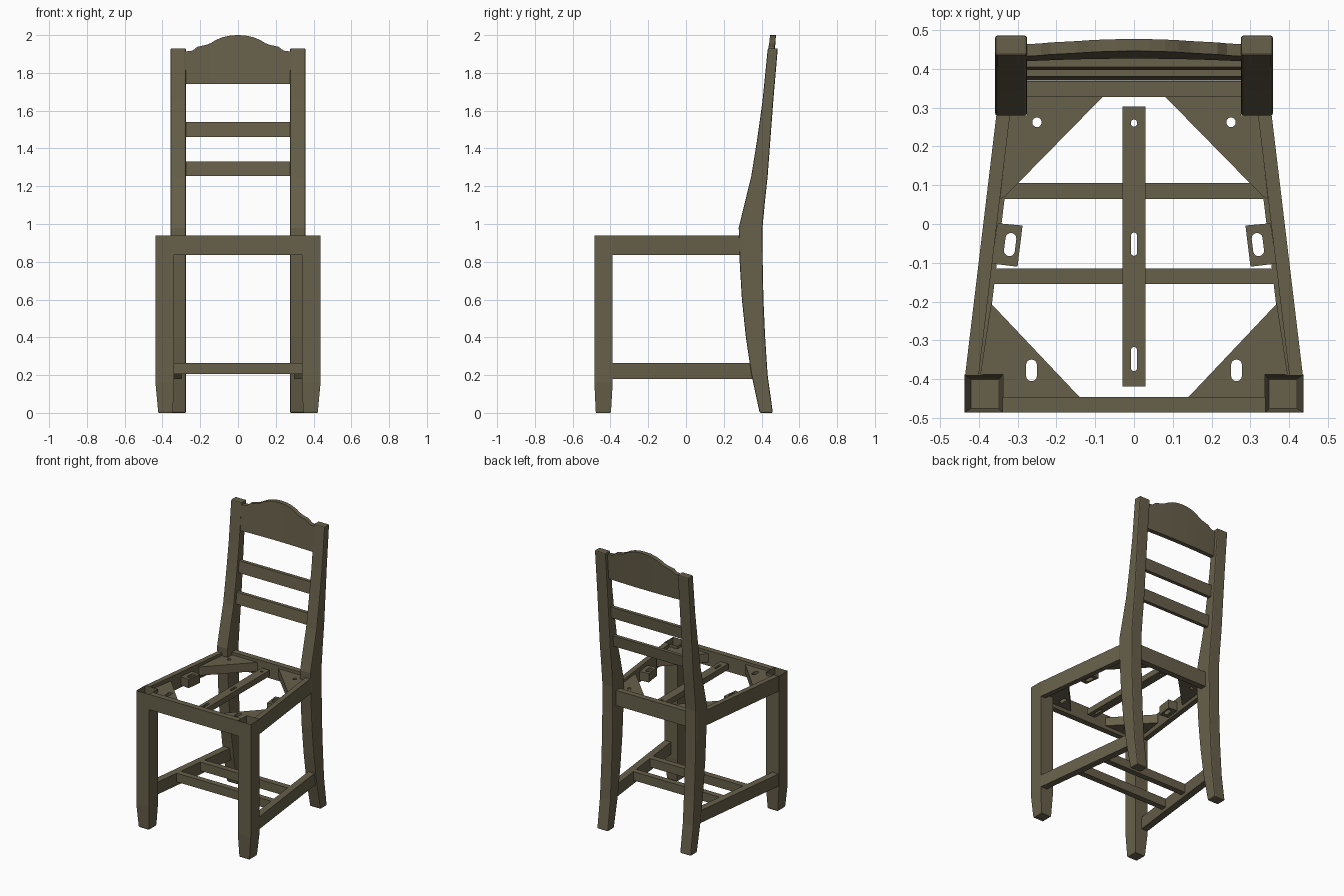
import bpy, bmesh, math
from mathutils import Matrix, Vector

cube = bpy.data.objects.get("Cube")
if cube:
    bpy.data.objects.remove(cube, do_unlink=True)

wood = bpy.data.materials.new("dark_olive_wood")
wood.use_nodes = True
WOOD = (0.135, 0.115, 0.068, 1)
wood.diffuse_color = WOOD
wood.node_tree.nodes["Principled BSDF"].inputs["Base Color"].default_value = WOOD


def finish(name, bm):
    bmesh.ops.recalc_face_normals(bm, faces=bm.faces)
    mesh = bpy.data.meshes.new(name)
    bm.to_mesh(mesh)
    bm.free()
    mesh.materials.append(wood)
    obj = bpy.data.objects.new(name, mesh)
    bpy.context.collection.objects.link(obj)
    return obj


def extrude(bm, points, offset):
    """Close a flat outline and push it along an offset."""
    face = bm.faces.new([bm.verts.new(p) for p in points])
    out = bmesh.ops.extrude_face_region(bm, geom=[face])
    moved = [v for v in out["geom"] if isinstance(v, bmesh.types.BMVert)]
    bmesh.ops.translate(bm, vec=Vector(offset), verts=moved)


def slab(name, outline, z0, z1):
    """Plan outline raised between two heights."""
    bm = bmesh.new()
    extrude(bm, [(x, y, z0) for x, y in outline], (0, 0, z1 - z0))
    return finish(name, bm)


def bar(name, x0, x1, y0, y1, z0, z1):
    return slab(name, [(x0, y0), (x1, y0), (x1, y1), (x0, y1)], z0, z1)


def cut_slots(obj, slots):
    """Cut rounded screw slots (x, y, width, length, angle) through a part."""
    bm = bmesh.new()
    for x, y, width, length, angle in slots:
        r, half = width / 2, (length - width) / 2
        turn = Matrix.Rotation(angle, 3, 'Z')
        ring = []
        for end, start in ((half, 0), (-half, math.pi)):
            for i in range(9):
                a = start + math.pi * i / 8
                p = turn @ Vector((r * math.cos(a), end + r * math.sin(a), 0))
                ring.append((x + p.x, y + p.y, 0.8))
        extrude(bm, ring, (0, 0, 0.2))
    cutter = finish("slot_cutter", bm)
    cutter.hide_render = True
    mod = obj.modifiers.new("slots", 'BOOLEAN')
    mod.operation, mod.object, mod.solver = 'DIFFERENCE', cutter, 'EXACT'
    bpy.context.view_layer.objects.active = obj
    bpy.ops.object.modifier_apply(modifier=mod.name)
    bpy.data.objects.remove(cutter, do_unlink=True)


def front_leg(name, s):
    # Hollow square tube, open at the top, tapering at the foot
    bm = bmesh.new()
    rings = []
    for z, xa, xb, ya, yb in ((0, .348, .42, -.475, -.4),
                              (.008, .345, .423, -.478, -.397),
                              (.16, .338, .437, -.485, -.388),
                              (.94, .338, .437, -.485, -.388)):
        rings.append([bm.verts.new((s * x, y, z)) for x, y in
                      ((xa, ya), (xb, ya), (xb, yb), (xa, yb))])
    bm.faces.new(rings[0])
    for low, high in zip(rings, rings[1:]):
        for i in range(4):
            j = (i + 1) % 4
            bm.faces.new((low[i], low[j], high[j], high[i]))
    finish(name, bm)


# Back leg silhouette: height, front edge, back edge
BACK_LEG = [(0, .39, .46), (.2, .347, .432), (.4, .317, .419), (.6, .296, .41),
            (.8, .284, .406), (.98, .279, .405), (1.12, .313, .418),
            (1.25, .345, .432), (1.45, .377, .447), (1.65, .405, .462),
            (1.93, .433, .486)]


def back_leg(name, s):
    bm = bmesh.new()
    side = [(s * .275, f, z) for z, f, b in BACK_LEG]
    side += [(s * .275, b, z) for z, f, b in reversed(BACK_LEG)]
    extrude(bm, side, (s * .083, 0, 0))
    obj = finish(name, bm)
    bev = obj.modifiers.new("soft_edges", 'BEVEL')
    bev.width, bev.segments, bev.limit_method = .007, 2, 'ANGLE'
    bev.angle_limit = math.radians(50)


def side_x(y):
    """Outer line of the tapering seat side."""
    return .435 - .12 * (y + .39)


def side_rail(name, s, width, y1, z0, z1):
    slab(name, [(s * side_x(-.39), -.39), (s * side_x(y1), y1),
                (s * (side_x(y1) - width), y1),
                (s * (side_x(-.39) - width), -.39)], z0, z1)


# Plan outlines of the left-hand seat fittings
FRONT_BRACE = [(.14, -.446), (.338, -.446), (.338, -.388), (.396, -.388), (.368, -.205)]
BACK_BRACE = [(.08, .328), (.276, .328), (.276, .28), (.32, .28), (.345, .065), (.333, .07)]
SEAT_BLOCK = [(.366, -.102), (.3, -.11), (.287, -.004), (.352, .002)]


def fitting(name, s, outline, z0, z1, slot):
    """Slotted plate under the seat, mirrored by the side sign."""
    x, y, width, length, angle = slot
    plate = slab(name, [(s * px, py) for px, py in outline], z0, z1)
    cut_slots(plate, [(s * x, y, width, length, s * angle)])


# Mirrored parts
for label, s in (("left", 1), ("right", -1)):
    front_leg(f"{label}_front_leg", s)
    back_leg(f"{label}_back_leg", s)
    side_rail(f"{label}_seat_rail", s, .035, .3, .835, .94)
    side_rail(f"{label}_stretcher", s, .047, .36, .18, .265)
    fitting(f"{label}_front_brace", s, FRONT_BRACE, .86, .92, (.264, -.377, .028, .056, 0))
    fitting(f"{label}_back_brace", s, BACK_BRACE, .86, .92, (.25, .262, .024, .025, 0))
    fitting(f"{label}_seat_block", s, SEAT_BLOCK, .85, .91, (.319, -.053, .028, .06, .12))

# Seat frame
bar("front_seat_rail", -.339, .339, -.485, -.445, .835, .94)
bar("back_seat_rail", -.28, .28, .327, .368, .835, .94)
center = bar("center_seat_bar", -.03, .03, -.418, .302, .865, .905)
cut_slots(center, [(0, .26, .016, .018, 0), (0, -.052, .016, .06, 0),
                   (0, -.348, .016, .062, 0)])

# Lower cross stretchers
bar("rear_cross_stretcher", -.338, .338, .065, .105, .205, .265)
bar("front_cross_stretcher", -.362, .362, -.155, -.115, .205, .265)


def slat(name, y, z0, z1, lean):
    bm = bmesh.new()
    extrude(bm, [(-.28, y, z0), (-.28, y + .025, z0),
                 (-.28, y + .025 + lean, z1), (-.28, y + lean, z1)], (.56, 0, 0))
    finish(name, bm)


# Back slats
slat("lower_back_slat", .37, 1.255, 1.332, .01)
slat("upper_back_slat", .396, 1.46, 1.54, .008)

# Crest rail: leaning, slightly bowed board with a scalloped top
CREST = [(.28, 1.913), (.24, 1.918), (.215, 1.938), (.17, 1.948), (.145, 1.957),
         (.115, 1.975), (.08, 1.989), (.04, 1.998)]
top = [(-x, z) for x, z in CREST] + [(0, 2)] + [(x, z) for x, z in reversed(CREST)]
bm = bmesh.new()
sections = []
for x, z in top:
    bow = .007 * (1 - (x / .28) ** 2)
    ring = []
    for h, thick in ((1.742, 0), (1.742, .031), (z, .031), (z, 0)):
        ring.append(bm.verts.new((x, .419 + bow + .075 * (h - 1.742) + thick, h)))
    sections.append(ring)
for a, b in zip(sections, sections[1:]):
    for i in range(4):
        j = (i + 1) % 4
        bm.faces.new((a[i], a[j], b[j], b[i]))
bm.faces.new(sections[0])
bm.faces.new(sections[-1])
finish("crest_rail", bm)
